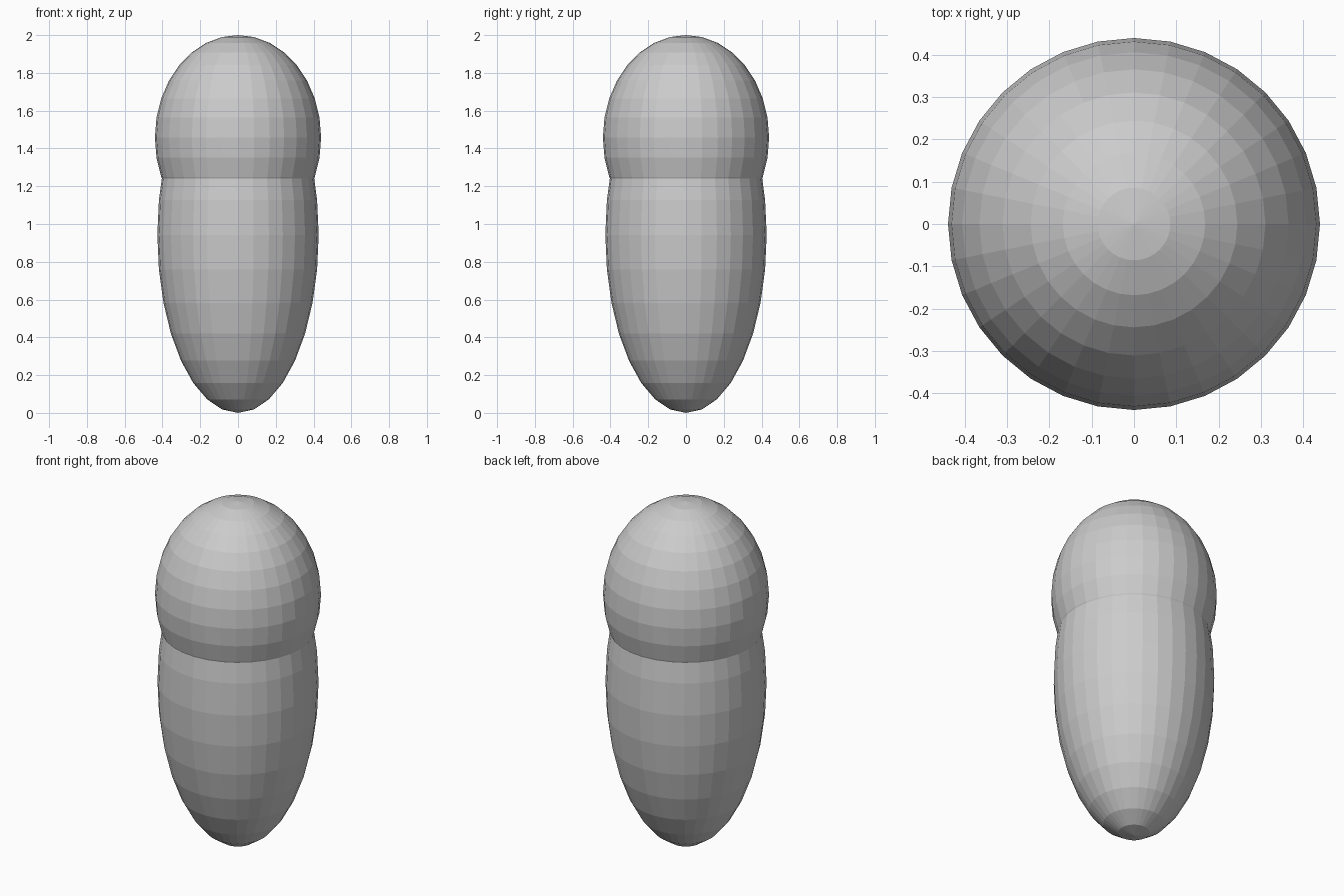
import bpy

if "Cube" in bpy.data.objects:
    bpy.data.objects.remove(bpy.data.objects["Cube"])

grey = bpy.data.materials.new("light_grey")
grey.diffuse_color = (0.6, 0.6, 0.6, 1)
grey.use_nodes = True
grey.node_tree.nodes["Principled BSDF"].inputs["Base Color"].default_value = grey.diffuse_color


def ellipsoid(name, radius, half_height, z):
    """Flat-faced upright ellipsoid made from a UV sphere."""
    bpy.ops.mesh.primitive_uv_sphere_add(segments=32, ring_count=16, radius=1, location=(0, 0, z))
    ob = bpy.context.object
    ob.name = name
    ob.scale = (radius, radius, half_height)
    bpy.ops.object.transform_apply(location=False, rotation=False, scale=True)
    ob.data.materials.append(grey)
    return ob


# Long tapered lower body
ellipsoid("body", 0.427, 0.943, 0.943)
# Rounder cap overlapping its upper end
ellipsoid("head", 0.44, 0.543, 1.457)
